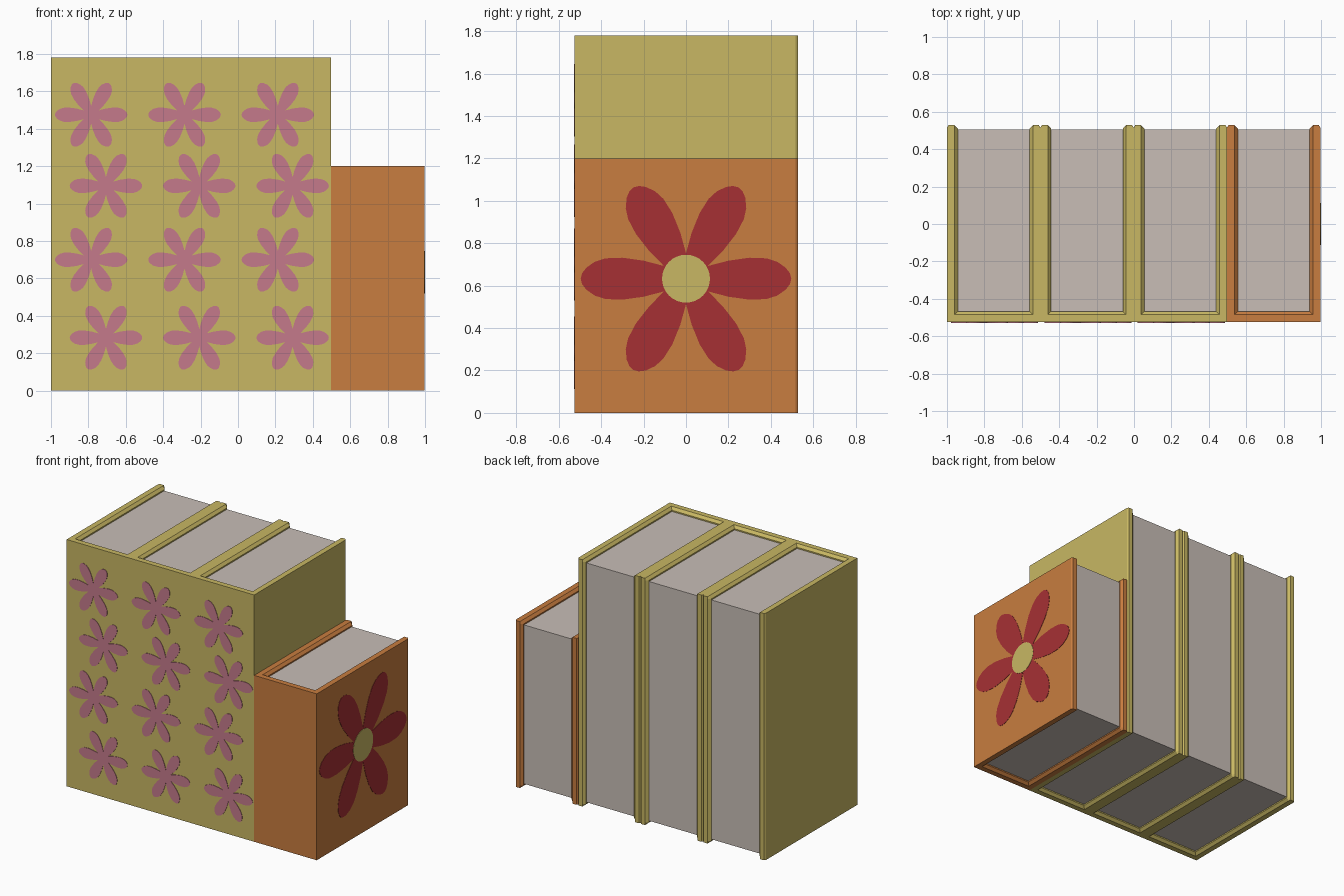
import bpy, bmesh, math

if "Cube" in bpy.data.objects:
    bpy.data.objects.remove(bpy.data.objects["Cube"])

FRONT, BACK = -0.525, 0.528      # spine face and open edge of the covers
T, C = 0.058, 0.018              # cover thickness, chamfer
W = 0.499                        # book width


def material(name, rgb):
    m = bpy.data.materials.new(name)
    m.diffuse_color = (*rgb, 1)
    m.use_nodes = True
    m.node_tree.nodes["Principled BSDF"].inputs["Base Color"].default_value = m.diffuse_color
    return m


OLIVE = material("olive_cover", (0.58, 0.475, 0.125))
ORANGE = material("orange_cover", (0.58, 0.205, 0.05))
PAPER = material("paper", (0.58, 0.515, 0.47))
PINK = material("pink_petal", (0.56, 0.195, 0.26))
RED = material("red_petal", (0.38, 0.03, 0.034))


def loft(name, rings, mat):
    """Closed solid skinned through rings of equal length."""
    bm = bmesh.new()
    loops = [[bm.verts.new(p) for p in ring] for ring in rings]
    n = len(loops[0])
    for a, b in zip(loops, loops[1:]):
        for i in range(n):
            j = (i + 1) % n
            bm.faces.new((a[i], a[j], b[j], b[i]))
    bm.faces.new(loops[0][::-1])
    bm.faces.new(loops[-1])
    bmesh.ops.recalc_face_normals(bm, faces=bm.faces)
    me = bpy.data.meshes.new(name)
    bm.to_mesh(me)
    bm.free()
    me.materials.append(mat)
    ob = bpy.data.objects.new(name, me)
    bpy.context.collection.objects.link(ob)
    return ob


def book(name, x0, height, mat):
    # U-shaped cover, thinner at top and bottom for the inner chamfer
    def ring(t, z):
        half = [(0.008, BACK), (0, BACK - 0.012), (0, FRONT)]
        inner = [(t, FRONT + t), (t, BACK - C), (T - C, BACK)]
        outer = half + [(W - x, y) for x, y in reversed(half)]
        inside = [(W - x, y) for x, y in reversed(inner)] + inner
        return [(x0 + x, y, z) for x, y in outer + inside]
    loft(name + "_cover", [ring(T - C, 0), ring(T, C),
                           ring(T, height - C), ring(T - C, height)], mat)
    # page block, recessed inside the cover
    a, b = x0 + T - 0.005, x0 + W - T + 0.005
    f, k = FRONT + T - 0.005, 0.506
    loft(name + "_pages", [[(a, f, z), (b, f, z), (b, k, z), (a, k, z)]
                           for z in (0.027, height - 0.027)], PAPER)


# Six-petal outline; petal half widths by radius, starting from the valley
EDGE = [(0.2, 0.085), (0.3, 0.099), (0.38, 0.096), (0.43, 0.08),
        (0.47, 0.052), (0.49, 0.026)]
PETAL = ([(0.104, -0.06)] + [(r, -w) for r, w in EDGE] + [(0.497, 0)]
         + [(r, w) for r, w in reversed(EDGE)])


def flower_outline(scale):
    pts = []
    for k in range(6):
        ca, sa = math.cos(k * math.pi / 3), math.sin(k * math.pi / 3)
        pts += [((r * ca - w * sa) * scale, (r * sa + w * ca) * scale) for r, w in PETAL]
    return pts


# Three tall books with staggered flowers down each spine
for i in range(3):
    x0 = -1 + i * 0.499
    book(f"tall_book_{i + 1}", x0, 1.78, OLIVE)
    for j, (dx, z) in enumerate([(0.215, 1.475), (0.294, 1.095), (0.215, 0.70), (0.294, 0.283)]):
        loft(f"spine_flower_{i + 1}_{j + 1}",
             [[(x0 + dx + u, y, z + v) for u, v in flower_outline(0.39)]
              for y in (FRONT + 0.001, FRONT - 0.003)], PINK)

# Short book with a large flower on its right cover
book("short_book", 0.497, 1.2, ORANGE)
SIDE = 0.497 + W
loft("cover_flower", [[(x, u, 0.633 + v) for u, v in flower_outline(1)]
                      for x in (SIDE - 0.001, SIDE + 0.002)], RED)
disc = [(0.113 * math.cos(k * math.pi / 16), 0.113 * math.sin(k * math.pi / 16)) for k in range(32)]
loft("flower_centre", [[(x, u, 0.633 + v) for u, v in disc]
                       for x in (SIDE - 0.001, SIDE + 0.004)], OLIVE)
